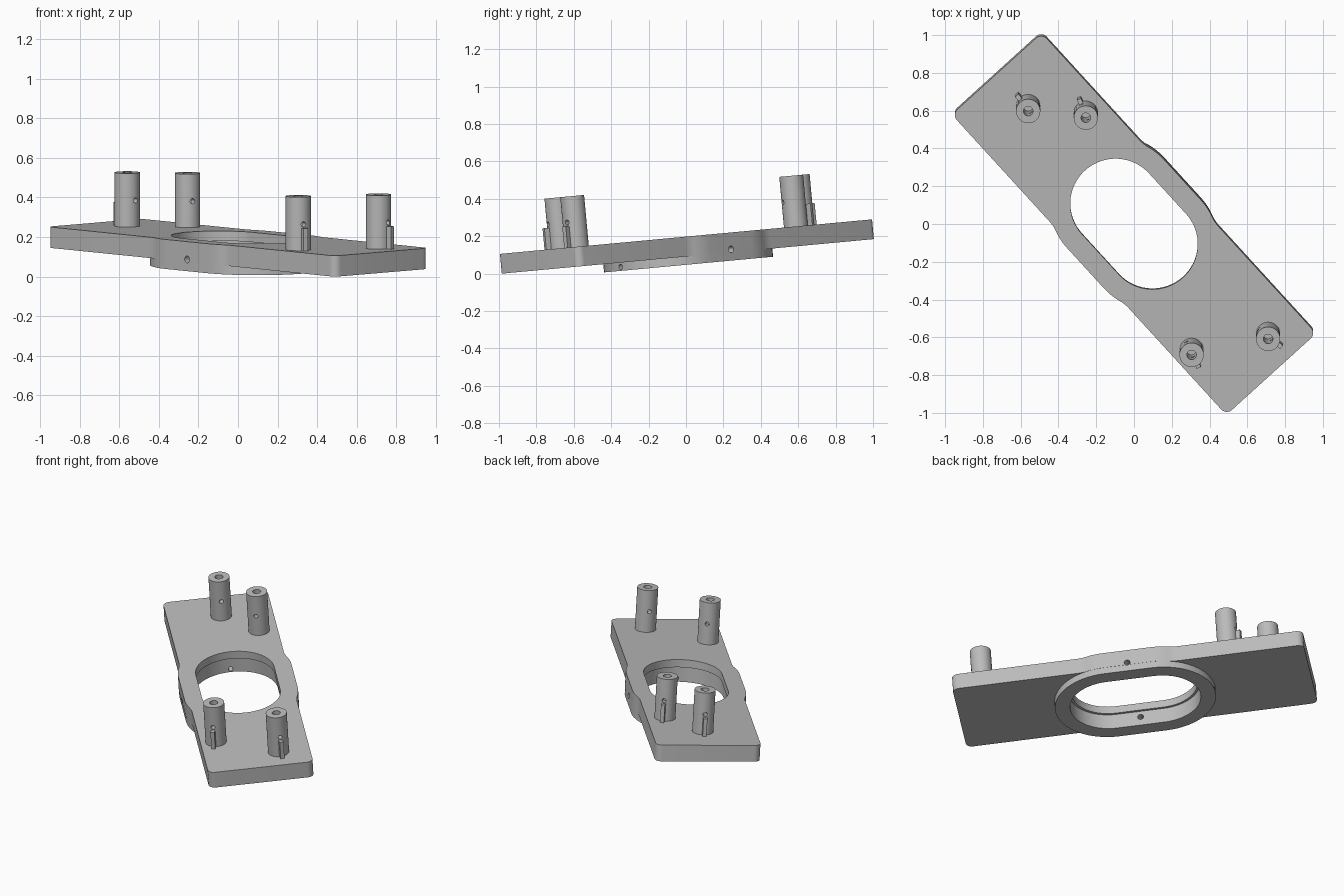
import bpy, bmesh
from math import radians, sin, cos, atan2, sqrt, hypot, pi
from mathutils import Matrix, Vector

cube = bpy.data.objects.get("Cube")
if cube:
    bpy.data.objects.remove(cube, do_unlink=True)

# Material
gray = bpy.data.materials.new("machined gray")
gray.use_nodes = True
COLOR = (0.5, 0.5, 0.5, 1)
gray.diffuse_color = COLOR
gray.node_tree.nodes["Principled BSDF"].inputs["Base Color"].default_value = COLOR

# Shared dimensions
THICK, RING_BOTTOM = 0.106, -0.15
SLOT_HALF, RING_R, HALF_L, HALF_W = 0.145, 0.348, 1.08, 0.322
TILT = Matrix.Translation((0, 0, 0.198)) @ Matrix.Rotation(radians(5.3), 4, "X")
PLATE_TURN = Matrix.Rotation(radians(-47.7), 4, "Z")


def new_object(name, bm):
    bmesh.ops.recalc_face_normals(bm, faces=bm.faces)
    mesh = bpy.data.meshes.new(name)
    bm.to_mesh(mesh)
    bm.free()
    mesh.materials.append(gray)
    obj = bpy.data.objects.new(name, mesh)
    bpy.context.collection.objects.link(obj)
    return obj


def arc(cx, cy, r, start, end, steps):
    angles = [start + (end - start) * i / steps for i in range(steps + 1)]
    return [(cx + r * cos(a), cy + r * sin(a)) for a in angles]


def prism(name, outline, low, high):
    bm = bmesh.new()
    face = bm.faces.new([bm.verts.new((x, y, low)) for x, y in outline])
    result = bmesh.ops.extrude_face_region(bm, geom=[face])
    verts = [v for v in result["geom"] if isinstance(v, bmesh.types.BMVert)]
    bmesh.ops.translate(bm, vec=(0, 0, high - low), verts=verts)
    return new_object(name, bm)


def slot(name, r, low, high):
    outline = arc(SLOT_HALF, 0, r, -pi / 2, pi / 2, 32)
    outline += arc(-SLOT_HALF, 0, r, pi / 2, 3 * pi / 2, 32)
    return prism(name, outline, low, high)


def rod(name, start, end, r, sides=24):
    start, end = Vector(start), Vector(end)
    axis = end - start
    turn = axis.to_track_quat("Z", "Y").to_matrix().to_4x4()
    bm = bmesh.new()
    bmesh.ops.create_cone(bm, cap_ends=True, segments=sides, radius1=r, radius2=r,
                          depth=axis.length,
                          matrix=Matrix.Translation((start + end) / 2) @ turn)
    return new_object(name, bm)


def combine(target, other, operation):
    mod = target.modifiers.new(operation.lower(), "BOOLEAN")
    mod.operation, mod.solver, mod.object = operation, "EXACT", other
    bpy.context.view_layer.update()
    graph = bpy.context.evaluated_depsgraph_get()
    mesh = bpy.data.meshes.new_from_object(target.evaluated_get(graph))
    target.modifiers.clear()
    target.data = mesh
    bpy.data.objects.remove(other, do_unlink=True)


def finish(obj, matrix):
    obj.data.shade_smooth()
    obj.data.set_sharp_from_angle(angle=radians(30))
    obj.matrix_world = matrix


# Plate outline: rounded corner, concave blend, bulge around the ring
corner, blend = 0.04, 0.2
rise = HALF_W + blend
run = sqrt((RING_R + blend) ** 2 - rise ** 2)
lean = atan2(rise, run)
quarter = arc(HALF_L - corner, HALF_W - corner, corner, 0, pi / 2, 8)
quarter += arc(SLOT_HALF + run, rise, blend, 1.5 * pi, pi + lean, 8)
quarter += arc(SLOT_HALF, 0, RING_R, lean, pi / 2, 8)[1:]
half = quarter + [(-x, y) for x, y in reversed(quarter)]
outline = half + [(-x, -y) for x, y in half]
plate = prism("mounting_plate", outline, -THICK, 0)

# Raised ring underneath, then the stepped slot opening
combine(plate, slot("ring", RING_R - 0.001, RING_BOTTOM, -0.05), "UNION")
combine(plate, slot("opening", 0.24, -0.3, 0.1), "DIFFERENCE")
combine(plate, slot("recess", 0.255, -0.3, -0.05), "DIFFERENCE")

# Screw holes through the ring walls, on the sides and the ends
for s in (-1, 1):
    side = rod("side_hole", (0, s * 0.2, -0.09), (0, s * 0.45, -0.09), 0.018)
    combine(plate, side, "DIFFERENCE")
    end = rod("end_hole", (s * 0.34, 0, -0.129), (s * 0.6, 0, -0.129), 0.014)
    combine(plate, end, "DIFFERENCE")
finish(plate, TILT @ PLATE_TURN)

# Hollow posts, each with an outward rib and a cross hole above it
POST_H, POST_R = 0.272, 0.064
posts = {
    "back_right_post": (-0.56, 0.625),
    "back_left_post": (-0.255, 0.59),
    "front_right_post": (0.305, -0.671),
    "front_left_post": (0.71, -0.586),
}
for name, (x, y) in posts.items():
    post = rod(name, (0, 0, -0.01), (0, 0, POST_H), POST_R, 48)
    w = 0.012
    rib = prism("rib", [(0.04, -w), (0.092, -w), (0.092, w), (0.04, w)], -0.009, 0.115)
    combine(post, rib, "UNION")
    combine(post, rod("bore", (0, 0, -0.1), (0, 0, 0.4), 0.025), "DIFFERENCE")
    combine(post, rod("pin", (-0.1, 0, 0.134), (0.1, 0, 0.134), 0.013), "DIFFERENCE")
    outward = Matrix.Rotation(atan2(y, x), 4, "Z")
    finish(post, TILT @ Matrix.Translation((x, y, 0)) @ outward)
